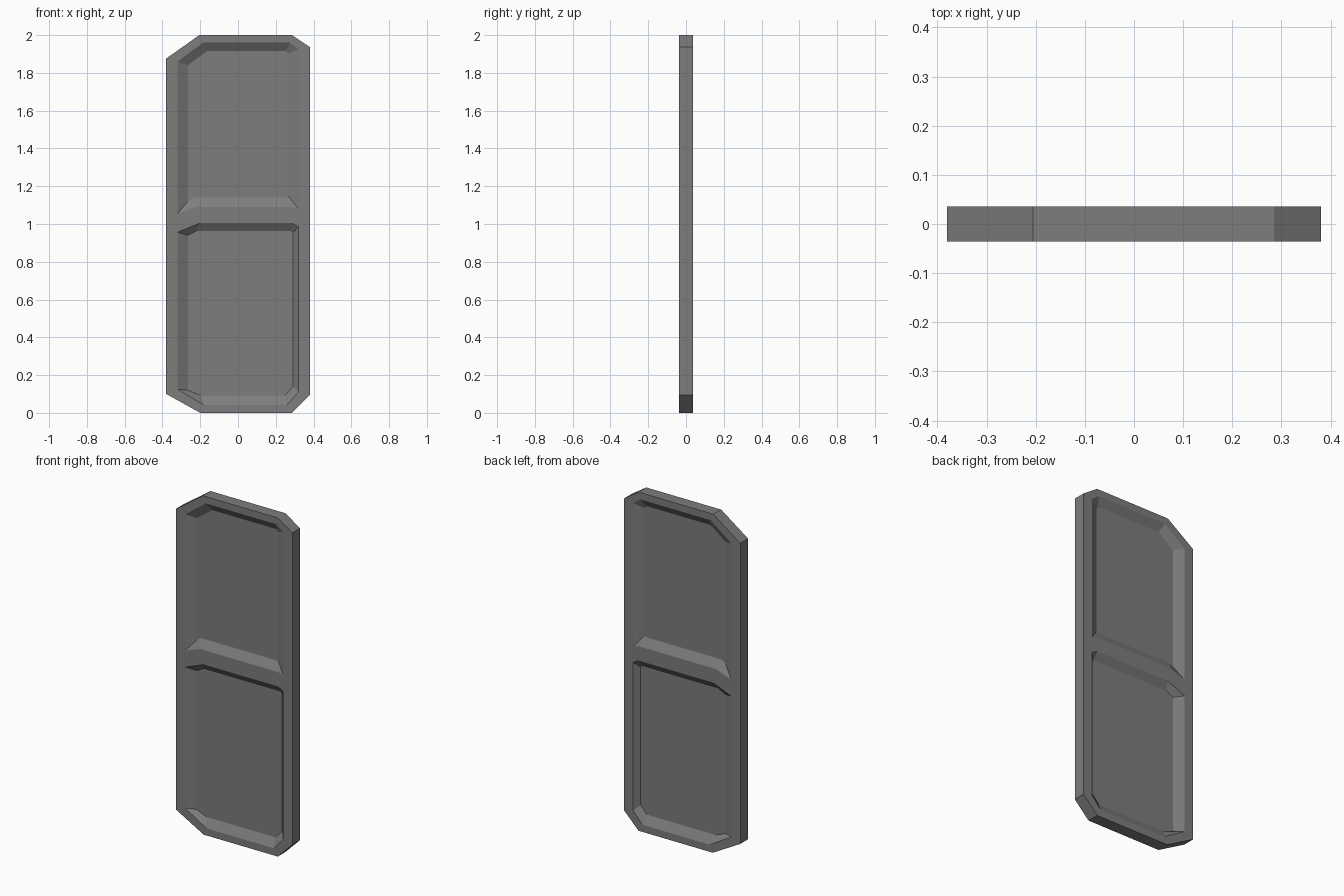
import bpy, bmesh
from mathutils import Vector

if "Cube" in bpy.data.objects:
    bpy.data.objects.remove(bpy.data.objects["Cube"])

HALF = 0.036    # half thickness of the frame
PANEL = 0.007   # half thickness of the recessed panels

# (x, z) outlines, counter-clockwise from the lower left
OUTER = [(-0.38, 0.10), (-0.20, 0), (0.285, 0), (0.38, 0.095),
         (0.38, 1.937), (0.285, 2), (-0.205, 2), (-0.38, 1.876)]
# each opening: (rim on the face, rim at the recessed panel)
UPPER = ([(-0.32, 1.055), (-0.22, 1.09), (0.29, 1.09), (0.32, 1.08),
          (0.32, 1.925), (0.275, 1.96), (-0.185, 1.96), (-0.32, 1.86)],
         [(-0.265, 1.12), (-0.24, 1.14), (0.255, 1.14), (0.265, 1.15),
          (0.265, 1.90), (0.255, 1.915), (-0.165, 1.915), (-0.265, 1.84)])
LOWER = ([(-0.32, 0.125), (-0.18, 0.042), (0.26, 0.042), (0.32, 0.11),
          (0.32, 0.985), (0.285, 1.005), (-0.20, 1.005), (-0.32, 0.957)],
         [(-0.265, 0.12), (-0.20, 0.093), (0.25, 0.093), (0.292, 0.14),
          (0.292, 0.955), (0.285, 0.963), (-0.22, 0.963), (-0.265, 0.94)])

grey = bpy.data.materials.new("warm grey")
grey.diffuse_color = (0.21, 0.205, 0.205, 1)
grey.use_nodes = True
grey.node_tree.nodes["Principled BSDF"].inputs["Base Color"].default_value = grey.diffuse_color


def loop(bm, pts, y):
    return [bm.verts.new((x, y, z)) for x, z in pts]


def bridge(bm, a, b):
    n = len(a)
    for i in range(n):
        j = (i + 1) % n
        bm.faces.new((a[i], a[j], b[j], b[i]))


def finish(bm, name):
    bmesh.ops.recalc_face_normals(bm, faces=bm.faces)
    mesh = bpy.data.meshes.new(name)
    bm.to_mesh(mesh)
    bm.free()
    mesh.materials.append(grey)
    obj = bpy.data.objects.new(name, mesh)
    bpy.context.collection.objects.link(obj)


# frame: both faces with two openings, sloped recess walls, outer edge
bm = bmesh.new()
sides = []
for s in (-1, 1):
    rims = [loop(bm, p, s * HALF) for p in (OUTER, UPPER[0], LOWER[0])]
    edges = [bm.edges.new((r[i], r[(i + 1) % len(r)]))
             for r in rims for i in range(len(r))]
    bmesh.ops.triangle_fill(bm, use_beauty=True, edges=edges,
                            normal=Vector((0, s, 0)))
    inner = [loop(bm, p[1], s * PANEL) for p in (UPPER, LOWER)]
    for rim, ring in zip(rims[1:], inner):
        bridge(bm, rim, ring)
    sides.append([rims[0]] + inner)
for front, back in zip(*sides):
    bridge(bm, front, back)
finish(bm, "door_frame")

# recessed panels
for name, pts in (("upper_panel", UPPER[1]), ("lower_panel", LOWER[1])):
    bm = bmesh.new()
    a, b = loop(bm, pts, -PANEL), loop(bm, pts, PANEL)
    bm.faces.new(a)
    bm.faces.new(b[::-1])
    bridge(bm, a, b)
    finish(bm, name)
